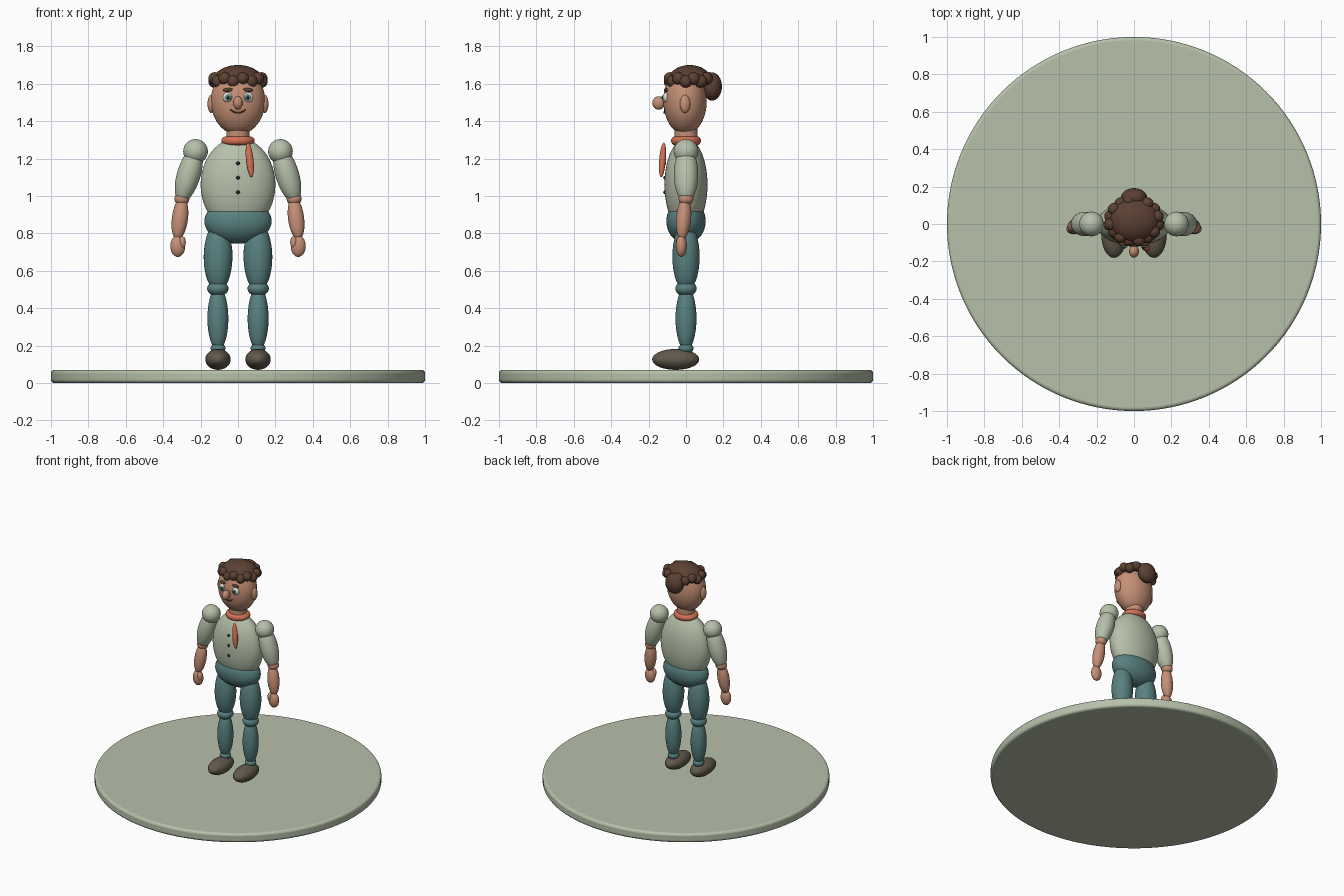
import bpy, bmesh, math
from mathutils import Vector

cube = bpy.data.objects.get("Cube")
if cube:
    bpy.data.objects.remove(cube, do_unlink=True)


def material(name, r, g, b):
    mat = bpy.data.materials.new(name)
    mat.use_nodes = True
    mat.diffuse_color = (r, g, b, 1)
    mat.node_tree.nodes["Principled BSDF"].inputs["Base Color"].default_value = (r, g, b, 1)
    return mat


sage = material("sage", 0.47, 0.53, 0.40)
skin = material("skin", 0.56, 0.28, 0.18)
teal = material("teal", 0.10, 0.22, 0.22)
leather = material("dark leather", 0.12, 0.10, 0.07)
brown = material("hair brown", 0.105, 0.052, 0.032)
coral = material("coral", 0.66, 0.17, 0.09)
dark = material("near black", 0.02, 0.02, 0.02)
white = material("eye white", 0.75, 0.78, 0.70)


def finish(name, mat):
    obj = bpy.context.object
    obj.name = name
    obj.data.materials.append(mat)
    bpy.ops.object.shade_smooth_by_angle(angle=math.radians(40))
    return obj


def ball(name, loc, size, mat, segs=32):
    bpy.ops.mesh.primitive_uv_sphere_add(segments=segs, ring_count=segs // 2, location=loc)
    obj = bpy.context.object
    obj.scale = size
    return finish(name, mat)


def limb(name, top, bottom, rx, ry, mat):
    """Ellipsoid stretched between two points."""
    a, b = Vector(top), Vector(bottom)
    obj = ball(name, (a + b) / 2, (rx, ry, (a - b).length / 2), mat)
    obj.rotation_mode = "QUATERNION"
    obj.rotation_quaternion = Vector((0, 0, 1)).rotation_difference(a - b)
    return obj


def cylinder(name, radius, depth, z, mat, segs=32):
    bpy.ops.mesh.primitive_cylinder_add(vertices=segs, radius=radius, depth=depth, location=(0, 0, z))
    return finish(name, mat)


# Round base with softened rims
base = cylinder("base", 1, 0.07, 0.035, sage, 128)
bevel = base.modifiers.new("rim", "BEVEL")
bevel.width = 0.018
bevel.segments = 4
bevel.limit_method = "ANGLE"

# Trunk
ball("pelvis", (0, 0, 0.865), (0.18, 0.105, 0.12), teal, 48)
ball("shirt", (0, 0, 1.06), (0.2, 0.115, 0.25), sage, 48)
for i, z in enumerate((1.02, 1.097, 1.175)):
    ball(f"button_{i + 1}", (0, -0.114, z), (0.01, 0.008, 0.01), dark, 16)

# Neck and scarf
cylinder("neck", 0.062, 0.12, 1.31, skin)
bpy.ops.mesh.primitive_torus_add(major_radius=0.066, minor_radius=0.023, major_segments=40,
                                 minor_segments=14, location=(0, 0, 1.295))
scarf = finish("scarf", coral)
scarf.scale = (1, 0.9, 1)
limb("scarf_tail", (0.053, -0.118, 1.285), (0.073, -0.133, 1.1), 0.02, 0.018, coral)

# Head and nose
ball("head", (0, -0.005, 1.508), (0.145, 0.116, 0.18), skin, 48)
ball("nose", (0, -0.146, 1.497), (0.026, 0.034, 0.036), skin)

# Smiling mouth
curve = bpy.data.curves.new("mouth", "CURVE")
curve.dimensions = "3D"
curve.bevel_depth = 0.004
spline = curve.splines.new("POLY")
steps = 12
spline.points.add(steps)
for i, p in enumerate(spline.points):
    t = 2 * i / steps - 1
    p.co = (0.04 * t, -0.117 + 0.006 * t * t, 1.444 + 0.018 * t * t, 1)
mouth = bpy.data.objects.new("mouth", curve)
mouth.data.materials.append(brown)
bpy.context.collection.objects.link(mouth)

# Hair: domed cap with flat underside, ring of curls, bun
cap = ball("hair_cap", (0, 0.02, 1.605), (0.14, 0.122, 0.095), brown, 48)
bm = bmesh.new()
bm.from_mesh(cap.data)
cut = bmesh.ops.bisect_plane(bm, geom=bm.verts[:] + bm.edges[:] + bm.faces[:],
                             plane_co=(0, 0, 0), plane_no=(0, 0, -1), clear_outer=True)
bmesh.ops.holes_fill(bm, edges=[e for e in bm.edges if e.is_boundary])
bm.to_mesh(cap.data)
bm.free()
curls = 16
for i in range(curls):
    a = 2 * math.pi * (i + 0.5) / curls
    z = 1.62 + 0.008 * (-1) ** i
    ball(f"curl_{i + 1}", (0.127 * math.cos(a), 0.02 + 0.107 * math.sin(a), z),
         (0.034, 0.034, 0.034), brown, 20)
ball("hair_bun", (0, 0.14, 1.585), (0.07, 0.052, 0.075), brown)

# Paired parts
for side, s in (("left", 1), ("right", -1)):
    # Face
    ball(f"{side}_ear", (s * 0.143, -0.005, 1.492), (0.02, 0.028, 0.048), skin)
    ball(f"{side}_eye", (s * 0.053, -0.104, 1.527), (0.028, 0.02, 0.028), white, 24)
    ball(f"{side}_iris", (s * 0.052, -0.119, 1.527), (0.017, 0.009, 0.017), teal, 20)
    ball(f"{side}_pupil", (s * 0.052, -0.126, 1.527), (0.008, 0.005, 0.008), dark, 16)
    brow = ball(f"{side}_brow", (s * 0.053, -0.106, 1.567), (0.028, 0.012, 0.01), brown, 20)
    brow.rotation_euler.y = s * 0.08

    # Arm
    ball(f"{side}_shoulder", (s * 0.227, 0, 1.238), (0.066, 0.066, 0.066), sage)
    limb(f"{side}_sleeve", (s * 0.218, 0, 1.265), (s * 0.308, 0, 0.965), 0.063, 0.065, sage)
    ball(f"{side}_elbow", (s * 0.3, 0, 0.985), (0.04, 0.04, 0.036), skin)
    limb(f"{side}_forearm", (s * 0.296, -0.003, 0.995), (s * 0.325, -0.022, 0.765), 0.043, 0.04, skin)
    ball(f"{side}_hand", (s * 0.322, -0.025, 0.732), (0.04, 0.03, 0.058), skin)
    ball(f"{side}_thumb", (s * 0.298, -0.035, 0.752), (0.019, 0.02, 0.033), skin, 20)

    # Leg
    limb(f"{side}_thigh", (s * 0.105, 0, 0.86), (s * 0.108, 0, 0.49), 0.077, 0.073, teal)
    ball(f"{side}_knee", (s * 0.108, 0, 0.505), (0.057, 0.057, 0.042), teal)
    limb(f"{side}_shin", (s * 0.108, 0, 0.515), (s * 0.107, 0, 0.175), 0.056, 0.056, teal)
    ball(f"{side}_ankle", (s * 0.107, 0, 0.185), (0.04, 0.04, 0.03), teal)
    ball(f"{side}_shoe", (s * 0.107, -0.055, 0.126), (0.068, 0.126, 0.056), leather)
